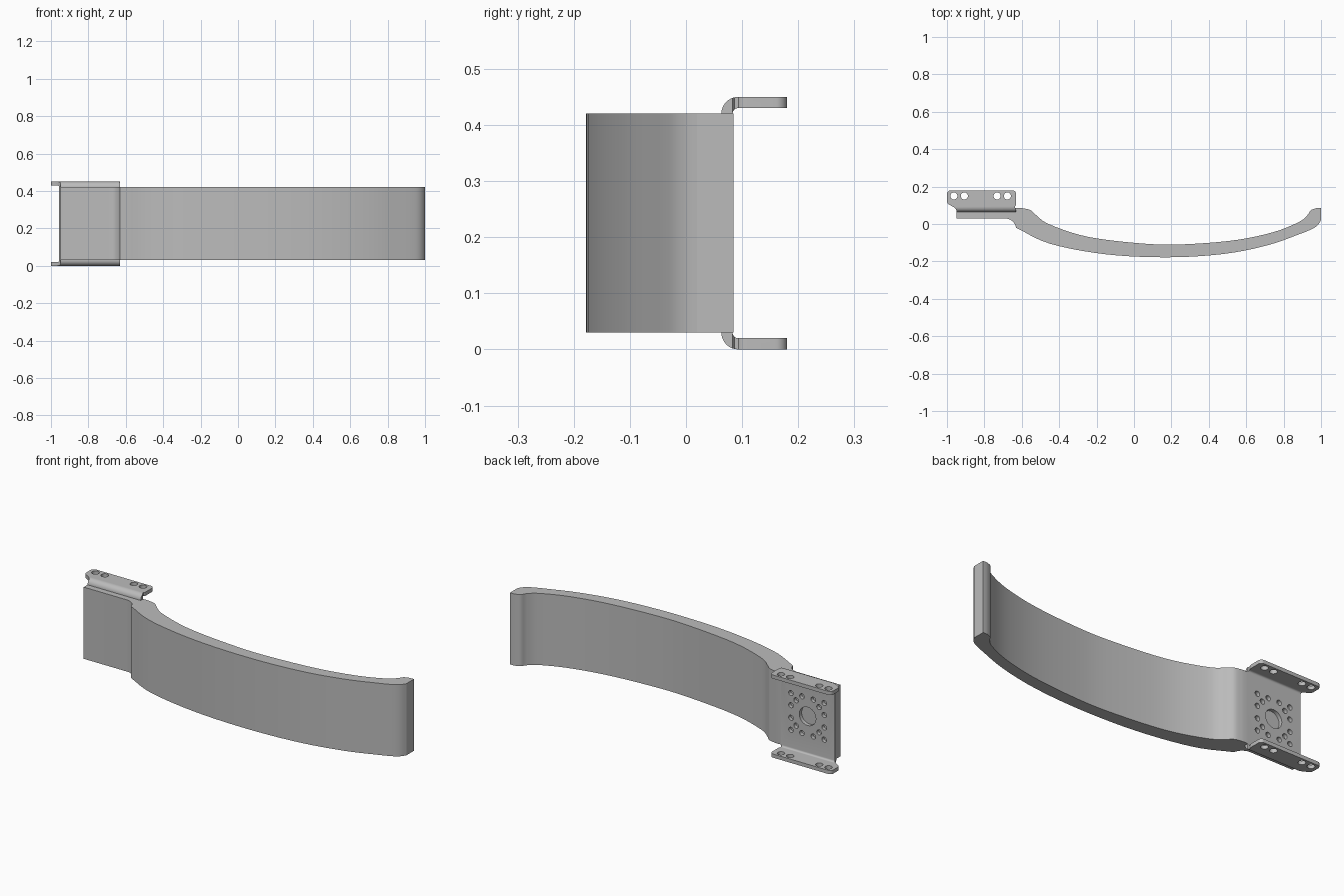
import bpy, bmesh, math
from mathutils import Vector, Matrix

cube = bpy.data.objects.get("Cube")
if cube:
    bpy.data.objects.remove(cube)

metal = bpy.data.materials.new("plain_grey")
metal.use_nodes = True
GREY = (0.5, 0.5, 0.5, 1)
metal.diffuse_color = GREY
metal.node_tree.nodes["Principled BSDF"].inputs["Base Color"].default_value = GREY


def make_object(name, bm):
    bmesh.ops.recalc_face_normals(bm, faces=bm.faces)
    mesh = bpy.data.meshes.new(name)
    bm.to_mesh(mesh)
    bm.free()
    mesh.materials.append(metal)
    ob = bpy.data.objects.new(name, mesh)
    bpy.context.collection.objects.link(ob)
    return ob


def prism(name, points, offset):
    """Extrude a closed outline of 3D points by an offset vector."""
    bm = bmesh.new()
    face = bm.faces.new([bm.verts.new(p) for p in points])
    ext = bmesh.ops.extrude_face_region(bm, geom=[face])
    verts = [g for g in ext["geom"] if isinstance(g, bmesh.types.BMVert)]
    bmesh.ops.translate(bm, verts=verts, vec=offset)
    return make_object(name, bm)


def arc(cx, cy, r, start, end, n=8):
    angles = [math.radians(start + (end - start) * i / n) for i in range(n + 1)]
    return [(cx + r * math.cos(a), cy + r * math.sin(a)) for a in angles]


def spline(points, n=5):
    """Smooth curve through the points (Catmull-Rom)."""
    p = [Vector(q) for q in points]
    p = [2 * p[0] - p[1]] + p + [2 * p[-1] - p[-2]]
    out = []
    for a, b, c, d in zip(p, p[1:], p[2:], p[3:]):
        for i in range(n):
            t = i / n
            out.append((2 * b + (c - a) * t + (2 * a - 5 * b + 4 * c - d) * t * t
                        + (3 * b - a - 3 * c + d) * t ** 3) / 2)
    return [tuple(q) for q in out] + [tuple(points[-1])]


def activate(ob):
    bpy.ops.object.select_all(action='DESELECT')
    ob.select_set(True)
    bpy.context.view_layer.objects.active = ob


def boolean(ob, tool, operation):
    mod = ob.modifiers.new("cut", 'BOOLEAN')
    mod.operation, mod.object, mod.solver = operation, tool, 'EXACT'
    activate(ob)
    bpy.ops.object.modifier_apply(modifier=mod.name)
    bpy.data.objects.remove(tool)


LOW, HIGH, MID = 0.03, 0.42, 0.225
END = -0.63          # where the mounting pad meets the arm

# Curved arm with its flat mounting pad
front = spline([(END, -0.02), (-0.45, -0.105), (-0.15, -0.162), (0.18, -0.178),
                (0.48, -0.16), (0.72, -0.112), (0.91, -0.045)])
tip = spline([(0.91, -0.045), (0.96, -0.023), (0.985, -0.003), (1, 0.02)], 3)[1:]
back = spline([(0.975, 0.085), (0.945, 0.073), (0.925, 0.045), (0.88, 0.01),
               (0.75, -0.042), (0.55, -0.085), (0.3, -0.107), (0.08, -0.107),
               (-0.24, -0.07), (-0.45, -0.003), (-0.52, 0.045), (-0.555, 0.075),
               (-0.6, 0.085)])
pad = [(END, 0.085), (END, 0.063), (-0.95, 0.063), (-0.95, 0.03)]
fillet = arc(-0.69, -0.03, 0.06, 90, 12)
outline = front + tip + [(1, 0.085)] + back + pad + fillet
arm = prism("curved_arm", [(x, y, LOW) for x, y in outline], (0, 0, HIGH - LOW))

# Bracket: plate bent outwards into a flange at top and bottom
upper = (arc(0.093, 0.42, 0.03, 180, 90) + [(0.18, 0.45), (0.18, 0.43)]
         + arc(0.093, 0.42, 0.01, 90, 180))
lower = [(y, 2 * MID - z) for y, z in reversed(upper)]
bracket = prism("mounting_bracket", [(-1, y, z) for y, z in upper + lower],
                (1 + END, 0, 0))

# Trim the flange ends to their rounded outline
trim = ([(-0.95, 0.04), (-0.95, 0.075), (-0.96, 0.088)]
        + arc(-0.98, 0.122, 0.02, 240, 180, 4)
        + arc(-0.98, 0.16, 0.02, 180, 90)
        + arc(END - 0.02, 0.16, 0.02, 90, 0) + arc(END - 0.02, 0.108, 0.02, 0, -45, 4)
        + [(END - 0.005, 0.086), (END, 0.083), (END, 0.04)])
boolean(bracket, prism("trim", [(x, y, -0.1) for x, y in trim], (0, 0, 0.7)), 'INTERSECT')

# Holes: four through both flanges, a bolt pattern and bore through the plate
holes = bmesh.new()


def drill(x, y, z, r, depth, turn=0):
    bmesh.ops.create_cone(holes, cap_ends=True, segments=24, radius1=r, radius2=r,
                          depth=depth,
                          matrix=Matrix.Translation((x, y, z)) @ Matrix.Rotation(turn, 4, 'X'))


for x in (-0.963, -0.907, -0.732, -0.677):
    drill(x, 0.15, MID, 0.019, 0.7)
CENTRE = -0.79
drill(CENTRE, 0.073, MID, 0.05, 0.04, math.pi / 2)
steps = (-0.1, -0.034, 0.034, 0.1)
spots = [(a, b) for a in steps for b in steps if max(abs(a), abs(b)) > 0.09]
spots += [(a, b) for a in (-0.069, 0.069) for b in (-0.069, 0.069)]
for a, b in spots:
    drill(CENTRE + a, 0.073, MID + b, 0.014, 0.04, math.pi / 2)
boolean(bracket, make_object("holes", holes), 'DIFFERENCE')

for ob in (arm, bracket):
    activate(ob)
    bpy.ops.object.shade_smooth_by_angle(angle=math.radians(30))
